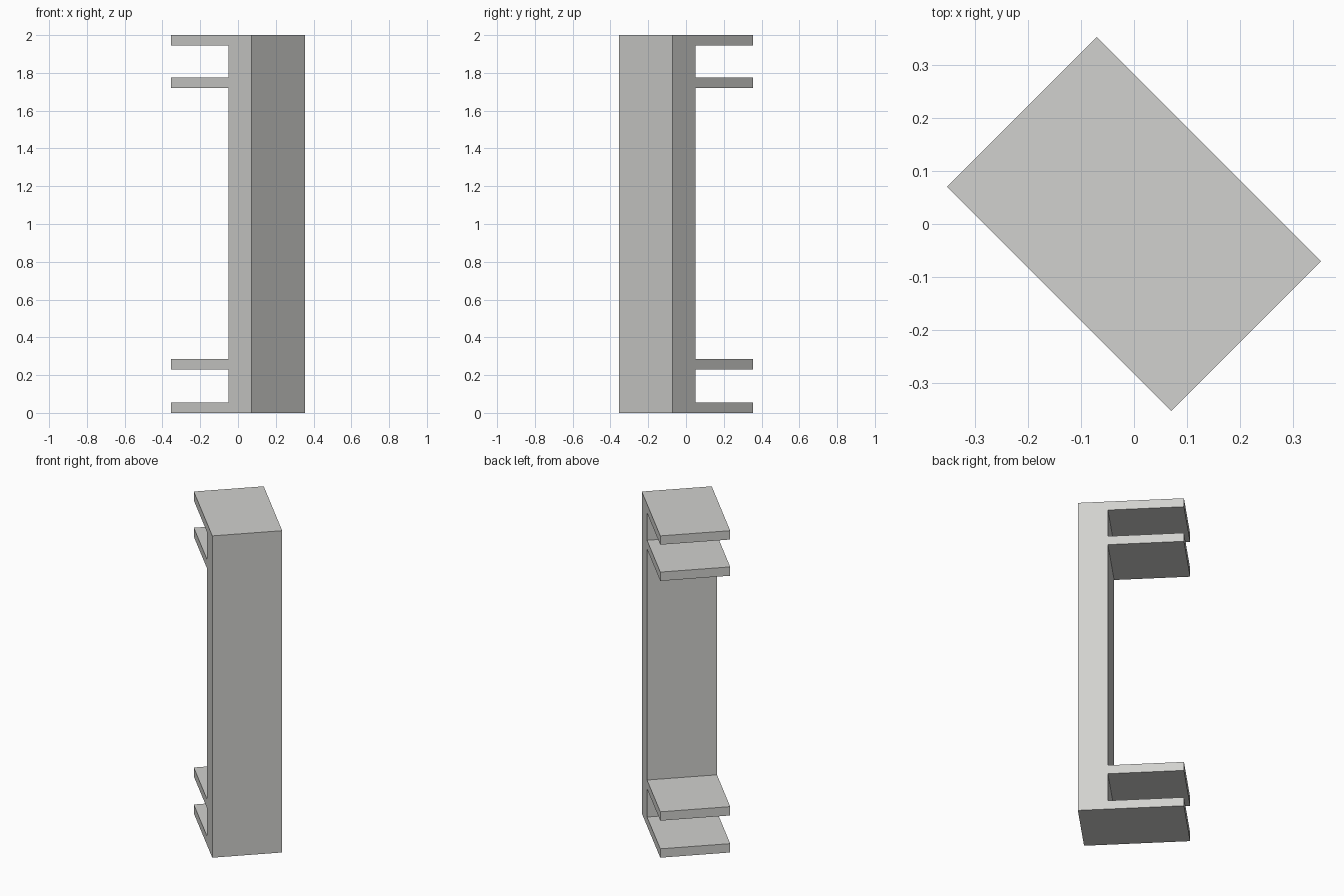
import bpy
import bmesh
import math
from mathutils import Matrix

if "Cube" in bpy.data.objects:
    bpy.data.objects.remove(bpy.data.objects["Cube"])

HEIGHT, LENGTH, WIDTH, WALL = 2.0, 0.6, 0.4, 0.17
SHELVES = [(0.0, 0.055), (0.23, 0.285), (1.72, 1.775), (1.945, HEIGHT)]

grey = bpy.data.materials.new("warm grey")
grey.diffuse_color = (0.64, 0.64, 0.62, 1)
grey.use_nodes = True
grey.node_tree.nodes["Principled BSDF"].inputs["Base Color"].default_value = grey.diffuse_color

# Side profile: upright wall with four shelves reaching out on one side
outer, inner, tip = LENGTH / 2, LENGTH / 2 - WALL, -LENGTH / 2
profile = [(outer, HEIGHT), (outer, 0.0)]
for i, (low, high) in enumerate(SHELVES):
    if i > 0:
        profile.append((inner, low))
    profile += [(tip, low), (tip, high)]
    if i < len(SHELVES) - 1:
        profile.append((inner, high))

# Extrude the profile across the width and turn it 45 degrees
bm = bmesh.new()
face = bm.faces.new([bm.verts.new((u, -WIDTH / 2, z)) for u, z in profile])
result = bmesh.ops.extrude_face_region(bm, geom=[face])
moved = [g for g in result["geom"] if isinstance(g, bmesh.types.BMVert)]
bmesh.ops.translate(bm, verts=moved, vec=(0, WIDTH, 0))
bmesh.ops.recalc_face_normals(bm, faces=bm.faces)
bmesh.ops.transform(bm, matrix=Matrix.Rotation(math.radians(-45), 4, "Z"), verts=bm.verts)

mesh = bpy.data.meshes.new("shelved_bracket")
bm.to_mesh(mesh)
bm.free()
mesh.materials.append(grey)
bracket = bpy.data.objects.new("shelved_bracket", mesh)
bpy.context.collection.objects.link(bracket)
